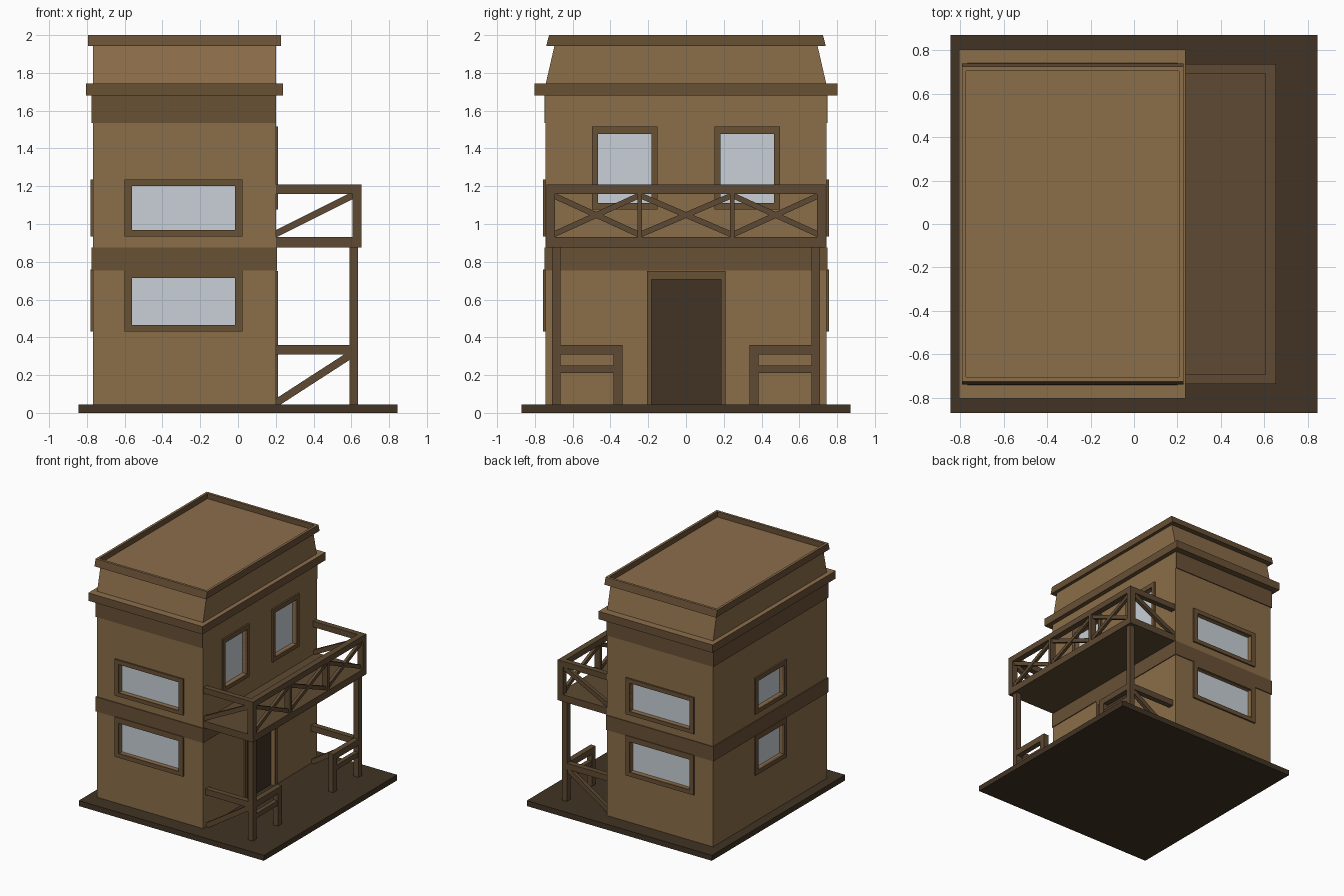
import bpy, bmesh, math
from mathutils import Matrix, Vector

if "Cube" in bpy.data.objects:
    bpy.data.objects.remove(bpy.data.objects["Cube"])


def mat(name, r, g, b):
    m = bpy.data.materials.new(name)
    m.diffuse_color = (r, g, b, 1)
    m.use_nodes = True
    m.node_tree.nodes["Principled BSDF"].inputs["Base Color"].default_value = m.diffuse_color
    return m


WALL = mat("wall_tan", 0.26, 0.155, 0.068)
TRIM = mat("trim_brown", 0.14, 0.082, 0.036)
WOOD = mat("timber_brown", 0.112, 0.068, 0.032)
DARK = mat("dark_brown", 0.052, 0.033, 0.017)
GLASS = mat("window_glass", 0.58, 0.63, 0.68)


def add_box(bm, x0, x1, y0, y1, z0, z1, taper=0.0):
    """Box from its limits; taper pulls the top in along y."""
    v = bmesh.ops.create_cube(bm, size=1)["verts"]
    for p in v:
        top = p.co.z > 0
        t = taper if top else 0
        p.co = (x1 if p.co.x > 0 else x0,
                y1 - t if p.co.y > 0 else y0 + t,
                z1 if top else z0)


def add_bar(bm, a, b, width, thick):
    """Straight timber between two points; width lies in the vertical plane."""
    a, b = Vector(a), Vector(b)
    d = (b - a).normalized()
    side = d.cross(Vector((0, 0, 1))).normalized()
    up = side.cross(d)
    rot = Matrix((d, side, up)).transposed().to_4x4()
    m = Matrix.Translation((a + b) / 2) @ rot @ Matrix.Diagonal(((b - a).length, thick, width, 1))
    bmesh.ops.create_cube(bm, size=1, matrix=m)


def finish(name, bm, *mats):
    bmesh.ops.recalc_face_normals(bm, faces=bm.faces[:])
    me = bpy.data.meshes.new(name)
    bm.to_mesh(me)
    bm.free()
    for m in mats:
        me.materials.append(m)
    ob = bpy.data.objects.new(name, me)
    bpy.context.collection.objects.link(ob)
    return ob


def boxes(name, m, *limits):
    bm = bmesh.new()
    for l in limits:
        add_box(bm, *l)
    return finish(name, bm, m)


def top_faces(bm):
    bm.normal_update()
    return [f for f in bm.faces if f.normal.z > 0.9]


# Ground slab and main walls
boxes("base_slab", DARK, (-0.845, 0.845, -0.87, 0.87, 0, 0.045))
walls = boxes("house_walls", WALL, (-0.767, 0.2, -0.743, 0.743, 0.04, 1.70))

# Openings: each wall is given as (name, outward axis, sign, wall position)
FRONT, BACK = ("front", 1, -1, 0.743), ("back", 1, 1, 0.743)
LEFT, RIGHT = ("left", 0, -1, 0.767), ("right", 0, 1, 0.2)


def on_wall(wall, u0, u1, z0, z1, d0, d1):
    """Box limits on a wall; d is the distance outward from the wall face."""
    _, axis, s, pos = wall
    d = sorted((s * (pos + d0), s * (pos + d1)))
    return (*d, u0, u1, z0, z1) if axis == 0 else (u0, u1, *d, z0, z1)


cut = bmesh.new()


def opening(name, wall, outer, inner, fill, depth, sill=True):
    a0, a1, b0, b1 = outer
    u0, u1, z0, z1 = inner
    add_box(cut, *on_wall(wall, *inner, -depth - 0.01, 0.05))
    parts = [(a0, u0, b0, b1), (u1, a1, b0, b1), (u0, u1, z1, b1)]
    if sill:
        parts.append((u0, u1, b0, z0))
    tag = wall[0] + "_" + name
    boxes(tag + "_frame", TRIM, *[on_wall(wall, *p, -0.01, 0.013) for p in parts])
    boxes(tag + "_panel", fill, on_wall(wall, *inner, -depth - 0.01, -depth))


for w in (FRONT, BACK):
    opening("upper_window", w, (-0.6, 0.025, 0.935, 1.235), (-0.56, -0.015, 0.967, 1.2), GLASS, 0.03)
    opening("lower_window", w, (-0.6, 0.025, 0.43, 0.76), (-0.56, -0.015, 0.465, 0.715), GLASS, 0.03)
opening("upper_window", LEFT, (-0.205, 0.205, 0.935, 1.235), (-0.17, 0.17, 0.967, 1.2), GLASS, 0.03)
opening("lower_window", LEFT, (-0.205, 0.205, 0.43, 0.76), (-0.17, 0.17, 0.465, 0.715), GLASS, 0.03)
opening("window_a", RIGHT, (-0.497, -0.152, 1.078, 1.515), (-0.465, -0.182, 1.11, 1.477), GLASS, 0.03)
opening("window_b", RIGHT, (0.152, 0.497, 1.078, 1.515), (0.182, 0.465, 1.11, 1.477), GLASS, 0.03)
opening("door", RIGHT, (-0.207, 0.21, 0.045, 0.752), (-0.182, 0.185, 0.045, 0.707), DARK, 0.03, sill=False)

cutter = finish("opening_cutter", cut)
cutter.hide_render = True
mod = walls.modifiers.new("openings", "BOOLEAN")
mod.operation = "DIFFERENCE"
mod.solver = "EXACT"
mod.object = cutter
bpy.context.view_layer.objects.active = walls
bpy.ops.object.modifier_apply(modifier=mod.name)
bpy.data.objects.remove(cutter)

# Floor bands: lower one runs all round, upper one skips the balcony side
boxes("lower_band", TRIM,
      (-0.775, 0.207, -0.75, -0.735, 0.755, 0.875), (-0.775, 0.207, 0.735, 0.75, 0.755, 0.875),
      (-0.775, -0.76, -0.735, 0.735, 0.755, 0.875), (0.192, 0.207, -0.735, 0.735, 0.755, 0.875))
boxes("upper_band", TRIM,
      (-0.775, 0.199, -0.75, -0.735, 1.535, 1.69), (-0.775, 0.199, 0.735, 0.75, 1.535, 1.69),
      (-0.775, -0.76, -0.735, 0.735, 1.535, 1.69))

# Cornice ledge with a lighter top
bm = bmesh.new()
add_box(bm, -0.805, 0.237, -0.803, 0.803, 1.68, 1.745)
for f in top_faces(bm):
    f.material_index = 1
finish("cornice", bm, TRIM, WALL)

# Tapered attic storey
bm = bmesh.new()
add_box(bm, -0.767, 0.2, -0.743, 0.743, 1.74, 1.95, taper=0.048)
finish("attic", bm, WALL)

# Parapet trim with a sunken roof deck
bm = bmesh.new()
add_box(bm, -0.793, 0.227, -0.74, 0.74, 1.943, 2.0, taper=0.015)
top = top_faces(bm)
bmesh.ops.inset_region(bm, faces=top, thickness=0.028)
deck = bmesh.ops.extrude_discrete_faces(bm, faces=top)["faces"]
for v in deck[0].verts:
    v.co.z = 1.955
for f in top_faces(bm):
    f.material_index = 1
finish("roof_parapet", bm, TRIM, WALL)

# Balcony floor and railing
boxes("balcony_floor", WOOD, (0.2, 0.655, -0.738, 0.738, 0.875, 0.932))
boxes("balcony_top_rail", WOOD, (0.605, 0.655, -0.738, 0.738, 1.16, 1.208),
      (0.2, 0.605, -0.738, -0.693, 1.16, 1.208), (0.2, 0.605, 0.693, 0.738, 1.16, 1.208))
boxes("balcony_posts", WOOD, *[(0.605, 0.655, y - w, y + w, 0.93, 1.162)
                               for y, w in ((-0.7155, 0.0225), (-0.245, 0.013), (0.245, 0.013), (0.7155, 0.0225))])

bm = bmesh.new()
for y0, y1 in ((-0.7, -0.25), (-0.24, 0.24), (0.25, 0.7)):
    add_bar(bm, (0.632, y0, 0.945), (0.632, y1, 1.15), 0.03, 0.024)
    add_bar(bm, (0.628, y0, 1.15), (0.628, y1, 0.945), 0.03, 0.024)
for s in (-1, 1):
    add_bar(bm, (0.195, s * 0.715, 0.945), (0.615, s * 0.715, 1.155), 0.036, 0.03)
finish("balcony_braces", bm, WOOD)

# Porch supports, side rails, braces and short front fences, mirrored in y
for s, tag in ((-1, "front"), (1, "back")):
    def yr(a, b):
        return sorted((s * a, s * b))
    boxes(tag + "_porch_post", WOOD, (0.59, 0.635, *yr(0.665, 0.71), 0.04, 0.88))
    boxes(tag + "_porch_fence", WOOD,
          (0.2, 0.59, *yr(0.665, 0.71), 0.31, 0.36),
          (0.59, 0.635, *yr(0.335, 0.665), 0.31, 0.36),
          (0.59, 0.635, *yr(0.335, 0.385), 0.04, 0.31),
          (0.595, 0.63, *yr(0.385, 0.665), 0.212, 0.252))
    bm = bmesh.new()
    add_bar(bm, (0.19, s * 0.6875, 0.045), (0.6, s * 0.6875, 0.31), 0.04, 0.03)
    finish(tag + "_porch_brace", bm, WOOD)
